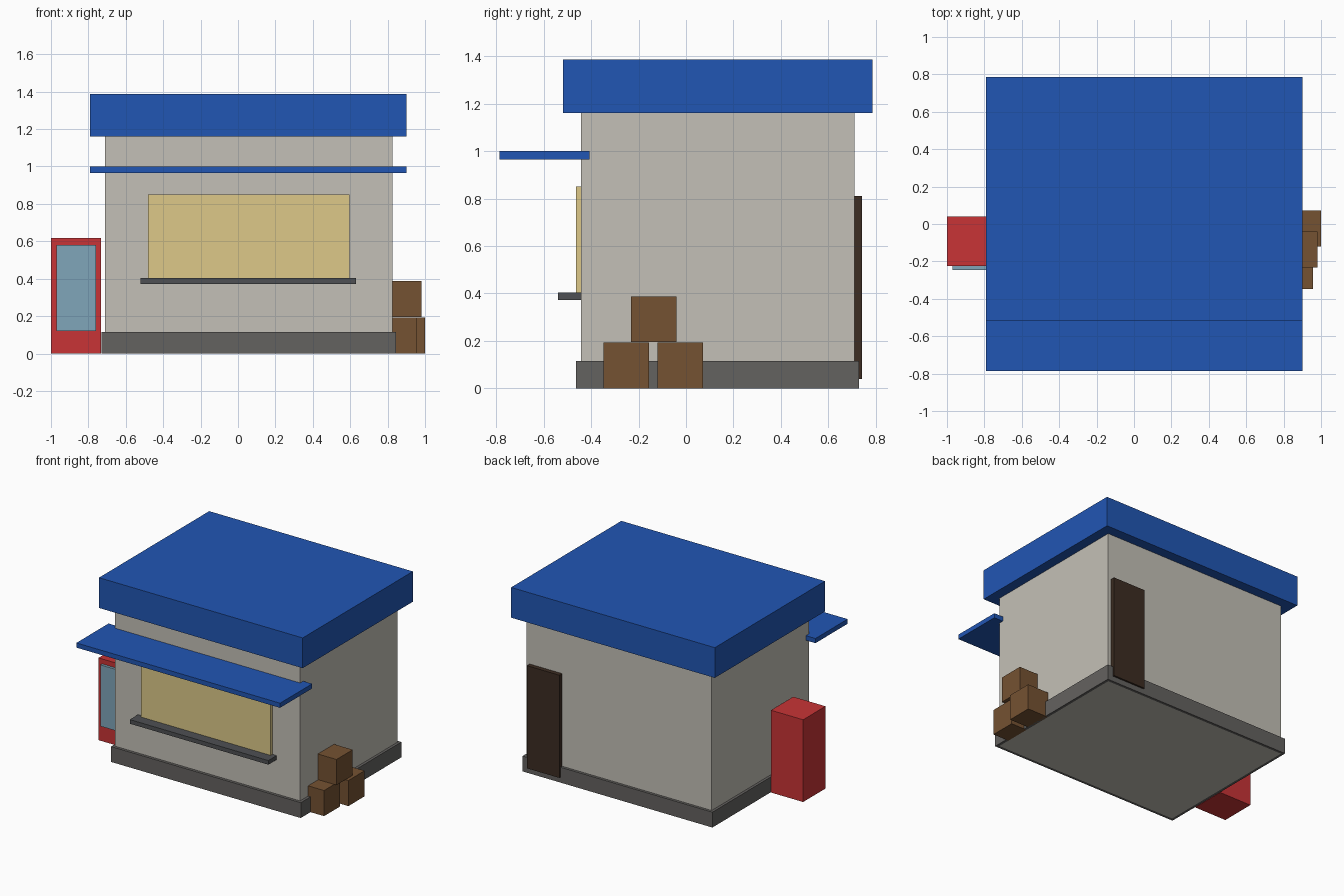
import bpy

if "Cube" in bpy.data.objects:
    bpy.data.objects.remove(bpy.data.objects["Cube"])


def material(name, r, g, b):
    m = bpy.data.materials.new(name)
    # 0-255 display colour to linear
    m.diffuse_color = [((c / 255 + 0.055) / 1.055) ** 2.4 for c in (r, g, b)] + [1]
    m.use_nodes = True
    m.node_tree.nodes["Principled BSDF"].inputs["Base Color"].default_value = m.diffuse_color
    return m


PLASTER = material("plaster", 196, 192, 183)
CONCRETE = material("concrete", 100, 98, 96)
BLUE = material("blue", 33, 86, 180)
CREAM = material("cream", 221, 201, 137)
SLATE = material("slate", 78, 80, 83)
RED = material("red", 200, 52, 54)
GLASS = material("glass", 128, 166, 186)
DARK_WOOD = material("dark_wood", 60, 44, 34)
CARDBOARD = material("cardboard", 117, 82, 50)


def box(name, x, y, z, mat):
    """Box from (min, max) ranges on each axis."""
    ranges = (x, y, z)
    bpy.ops.mesh.primitive_cube_add(size=1, location=[(a + b) / 2 for a, b in ranges])
    ob = bpy.context.object
    ob.name = name
    ob.scale = [b - a for a, b in ranges]
    bpy.ops.object.transform_apply(location=False, rotation=False, scale=True)
    ob.data.materials.append(mat)
    return ob


# Building shell
box("walls", (-0.71, 0.825), (-0.442, 0.71), (0, 1.16), PLASTER)
box("foundation", (-0.73, 0.845), (-0.463, 0.73), (0, 0.115), CONCRETE)
box("roof", (-0.79, 0.90), (-0.519, 0.787), (1.16, 1.387), BLUE)
box("awning", (-0.79, 0.90), (-0.787, -0.406), (0.965, 1.0), BLUE)

# Serving window with counter, and back door
box("window", (-0.48, 0.595), (-0.463, -0.43), (0.40, 0.85), CREAM)
box("counter", (-0.52, 0.63), (-0.54, -0.44), (0.372, 0.403), SLATE)
box("back_door", (0.53, 0.80), (0.71, 0.743), (0.04, 0.81), DARK_WOOD)

# Vending machine on the left
box("vending_machine", (-1.0, -0.733), (-0.225, 0.04), (0, 0.617), RED)
box("vending_panel", (-0.97, -0.76), (-0.245, -0.22), (0.12, 0.58), GLASS)

# Stacked crates against the right wall: right edge, front edge, bottom
S = 0.192
crates = [(0.957, -0.347, 0), (1.0, -0.12, 0), (0.98, -0.232, S + 0.003)]
for i, (x, y, z) in enumerate(crates, 1):
    box(f"crate_{i}", (x - S, x), (y, y + S), (z, z + S), CARDBOARD)
